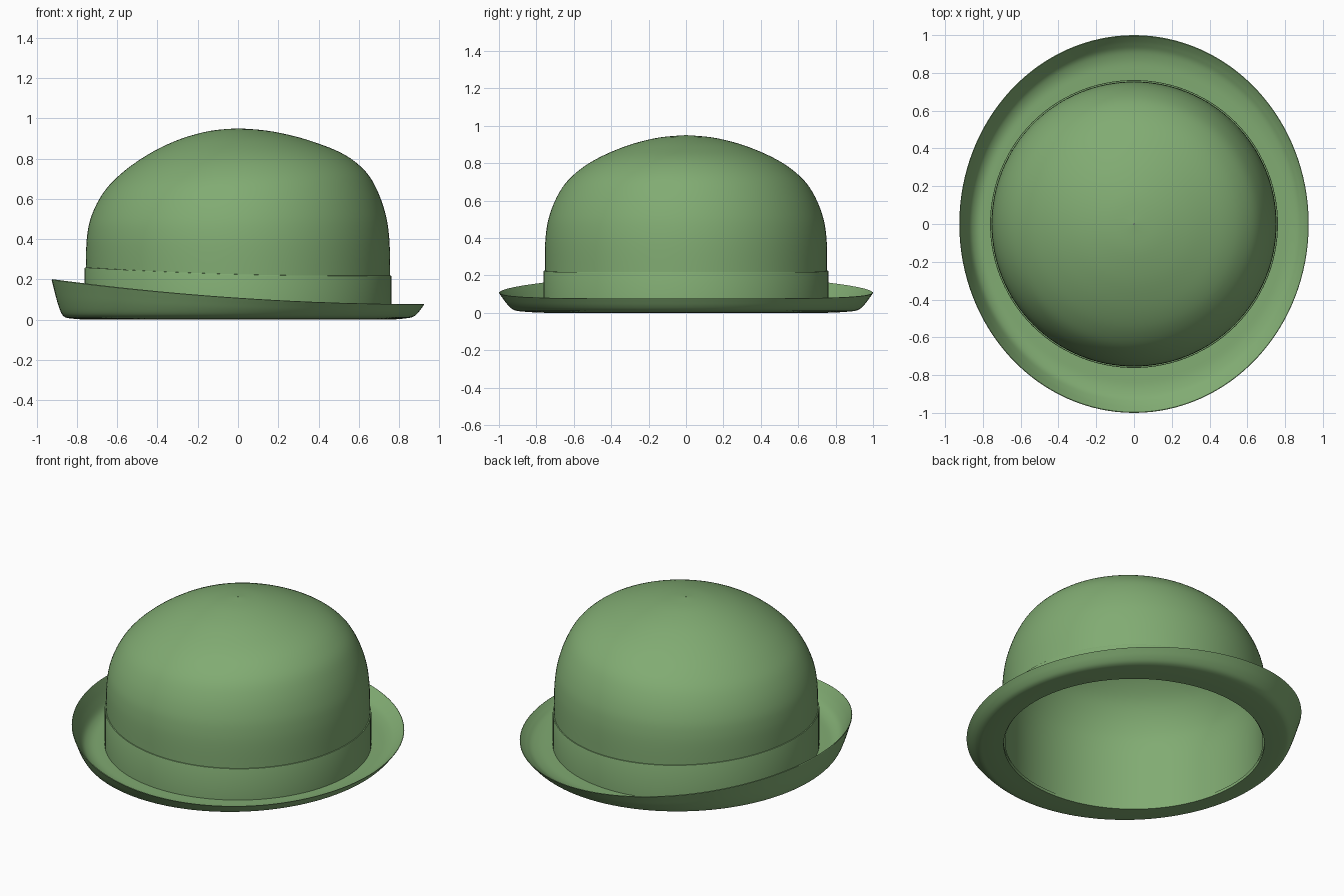
import bpy, bmesh, math

if "Cube" in bpy.data.objects:
    bpy.data.objects.remove(bpy.data.objects["Cube"])

N = 128  # segments round the hat

felt = bpy.data.materials.new("green felt")
felt.diffuse_color = (0.22, 0.41, 0.17, 1)
felt.use_nodes = True
felt.node_tree.nodes["Principled BSDF"].inputs["Base Color"].default_value = felt.diffuse_color


def smooth_path(pts, steps=4):
    """Catmull-Rom refinement of a short profile."""
    out = []
    for i in range(len(pts) - 1):
        p = [pts[max(0, min(len(pts) - 1, i + k))] for k in (-1, 0, 1, 2)]
        for s in range(steps):
            t = s / steps
            out.append(tuple(
                0.5 * (2 * b + (c - a) * t + (2 * a - 5 * b + 4 * c - d) * t * t
                       + (3 * b - a - 3 * c + d) * t ** 3)
                for a, b, c, d in zip(*p)))
    out.append(pts[-1])
    return out


def loft(name, rings, closed=False, cap=False, angle=50):
    """Skin rings; each ring is a function of the angle giving (x, y, z)."""
    bm = bmesh.new()
    loops = [[bm.verts.new(f(2 * math.pi * i / N)) for i in range(N)] for f in rings]
    pairs = list(zip(loops, loops[1:]))
    if closed:
        pairs.append((loops[-1], loops[0]))
    for a, b in pairs:
        for i in range(N):
            j = (i + 1) % N
            bm.faces.new((a[i], a[j], b[j], b[i]))
    if cap:
        bm.faces.new(loops[0])
        bm.faces.new(loops[-1])
    bmesh.ops.recalc_face_normals(bm, faces=bm.faces)
    me = bpy.data.meshes.new(name)
    bm.to_mesh(me)
    bm.free()
    ob = bpy.data.objects.new(name, me)
    bpy.context.collection.objects.link(ob)
    me.materials.append(felt)
    bpy.ops.object.select_all(action='DESELECT')
    ob.select_set(True)
    bpy.context.view_layer.objects.active = ob
    bpy.ops.object.shade_smooth_by_angle(angle=math.radians(angle))
    return ob


# Crown: radius, height, and how far the shoulder leans up towards +x
crown = smooth_path([
    (0.752, 0.01, 0), (0.754, 0.2, 0), (0.754, 0.34, 0), (0.748, 0.43, 0.005),
    (0.733, 0.51, 0.012), (0.70, 0.60, 0.022), (0.65, 0.685, 0.03),
    (0.58, 0.755, 0.03), (0.50, 0.81, 0.024), (0.40, 0.86, 0.014),
    (0.28, 0.905, 0.006), (0.14, 0.938, 0.001), (0.004, 0.95, 0)])


def crown_ring(r, z, lean, inset=0.0):
    k = (r - inset) / r if r > 0.1 else 1
    return lambda a: (r * k * math.cos(a), r * k * math.sin(a),
                      z + lean * math.cos(a) - (inset if z > 0.3 else inset * z / 0.3))


outer = [crown_ring(*p) for p in crown]
inner = [crown_ring(*p, inset=0.014) for p in reversed(crown)]
loft("crown", outer + inner, closed=False, cap=False)


# Brim: curled edge that sweeps higher towards -x
def rim_height(a):
    c = math.cos(a)
    return 0.109 - 0.062 * c + 0.03 * c * c


def brim_ring(t, h, base):
    """t: 0 at the crown, 1 at the rim; h: share of the rim height."""
    def f(a):
        rx, ry = 0.745 + (0.925 - 0.745) * t, 0.745 + (1.0 - 0.745) * t
        return rx * math.cos(a), ry * math.sin(a), base + (rim_height(a) - base) * h
    return f


under = smooth_path([(0, 0, 0.0), (0.3, 0, 0.003), (0.55, 0.0, 0.008),
                     (0.66, 0.03, 0.01), (0.75, 0.14, 0.012),
                     (0.85, 0.42, 0.012), (0.94, 0.75, 0.012), (1.0, 0.98, 0.012)])
top = smooth_path([(0.985, 1.0, 0.02), (0.91, 0.77, 0.025), (0.81, 0.46, 0.03),
                   (0.70, 0.19, 0.03), (0.58, 0.06, 0.028), (0.42, 0.0, 0.025),
                   (0.2, 0, 0.023), (0.0, 0.0, 0.022)])
loft("brim", [brim_ring(*p) for p in under + top], closed=True)


# Hat band: thin ribbon whose top edge follows the sweep of the brim
def band_ring(r, top_edge, drop=0.0):
    def f(a):
        c = math.cos(a)
        z = 0.226 - 0.02 * c + 0.014 * c * c - drop if top_edge else 0.015
        return r * math.cos(a), r * math.sin(a), z
    return f


loft("hat_band", [band_ring(0.748, False), band_ring(0.762, False),
                  band_ring(0.762, True, 0.006), band_ring(0.760, True, 0.001),
                  band_ring(0.748, True)], closed=True)
